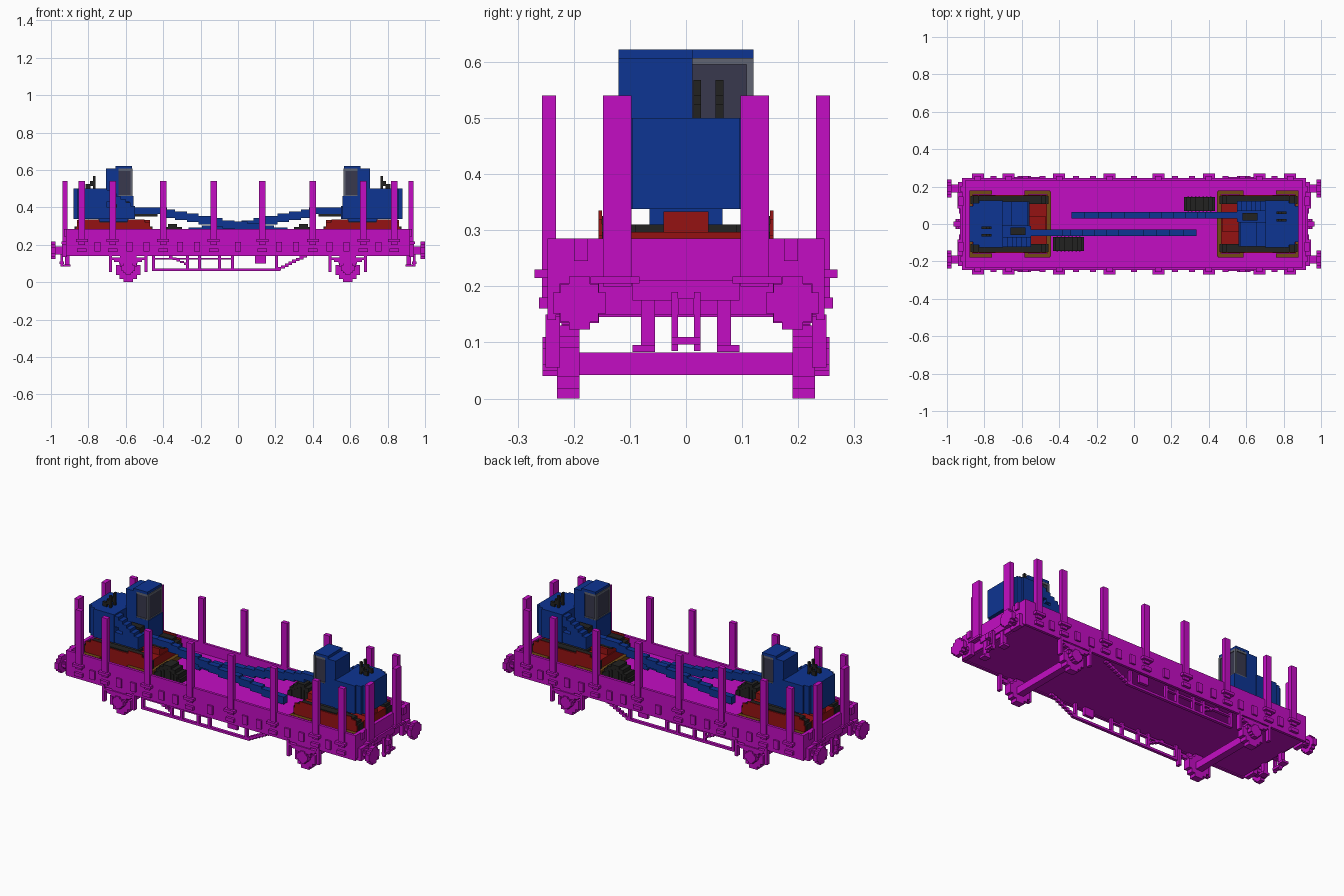
import bpy
import bmesh
from mathutils import Vector

if "Cube" in bpy.data.objects:
    bpy.data.objects.remove(bpy.data.objects["Cube"], do_unlink=True)


def material(name, red, green, blue):
    mat = bpy.data.materials.new(name)
    mat.use_nodes = True
    color = (red, green, blue, 1)
    mat.diffuse_color = color
    mat.node_tree.nodes["Principled BSDF"].inputs["Base Color"].default_value = color
    return mat


magenta = material("magenta paint", .55, .004, .55)
navy = material("blue paint", .004, .035, .29)
crimson = material("red paint", .3, .006, .006)
black = material("black rubber", .016, .016, .015)
timber = material("brown timber", .17, .07, .008)
glass = material("dark glass", .04, .04, .075)
frame_grey = material("grey window frame", .12, .13, .17)


def build(name, mat, blocks, mirror="", turn=False):
    """Make one object from blocks; mirror on axes or repeat turned half round."""
    for axis in mirror:
        i = "xy".index(axis)
        flipped = []
        for block in blocks:
            other = list(block)
            low, high = block[i]
            other[i] = (-high, -low)
            flipped.append(other)
        blocks = list(blocks) + flipped
    if turn:
        blocks = list(blocks) + [((-x[1], -x[0]), (-y[1], -y[0]), z) for x, y, z in blocks]
    bm = bmesh.new()
    for block in blocks:
        cube = bmesh.ops.create_cube(bm, size=1)
        for vert in cube["verts"]:
            vert.co = Vector([low if c < 0 else high for c, (low, high) in zip(vert.co, block)])
    mesh = bpy.data.meshes.new(name)
    bm.to_mesh(mesh)
    bm.free()
    mesh.materials.append(mat)
    obj = bpy.data.objects.new(name, mesh)
    bpy.context.collection.objects.link(obj)
    return obj


def box(name, mat, x, y, z, mirror="", turn=False):
    return build(name, mat, [(x, y, z)], mirror, turn)


def around(center, half):
    return (center - half, center + half)


def stepped_disc(axis, span, center, z, radius):
    """Blocky disc: crossed boxes, axis along x or y."""
    blocks = []
    for wide, tall in ((1, .4), (.72, .72), (.4, 1)):
        flat = around(center, radius * wide)
        up = around(z, radius * tall)
        blocks.append((span, flat, up) if axis == "x" else (flat, span, up))
    return blocks


def stairs(start, end, y, thick, count):
    """Row of boxes stepping between two (x, z) points; z is the top."""
    blocks = []
    width = (end[0] - start[0]) / count
    for i in range(count):
        x = start[0] + i * width
        top = start[1] + (end[1] - start[1]) * (i + .5) / count
        blocks.append(((x, x + width), y, (top - thick, top)))
    return blocks


# Wagon body: floor, low walls and headstocks
box("wagon_floor", magenta, x=around(0, .91), y=around(0, .235), z=(.145, .225))
box("side_wall", magenta, x=around(0, .92), y=(.232, .247), z=(.14, .285), mirror="y")
box("end_wall", magenta, x=(.9, .92), y=around(0, .245), z=(.15, .285), mirror="x")
box("end_beam", magenta, x=(.92, .93), y=around(0, .095), z=(.175, .21), mirror="x")
box("end_latch", magenta, x=(.92, .93), y=(.175, .2), z=(.245, .285), mirror="xy")

# Stakes with sockets, and tie plates between them
stake_x = (.13, .4, .67, .835)
build("side_stake", magenta, [(around(x, .018), (.232, .257), (.2, .54)) for x in stake_x], "xy")
build("stake_socket", magenta, [(around(x, .032), (.245, .27), (.215, .23)) for x in stake_x], "xy")
build("lower_socket", magenta, [(around(x, .025), (.245, .262), (.16, .18)) for x in stake_x], "xy")
build("tie_plate", magenta, [(around(x, .016), (.245, .257), (.165, .215))
                             for x in (0, .22, .31, .49, .58, .75)], "xy")
box("end_stake", magenta, x=(.912, .937), y=(.097, .148), z=(.2, .54), mirror="xy")
box("end_socket", magenta, x=(.92, .945), y=(.083, .17), z=(.205, .217), mirror="xy")

# Buffers, coupling and steps on the ends
build("buffer_head", magenta, stepped_disc("x", (.975, 1), .19, .17, .047), "xy")
build("buffer_shaft", magenta, stepped_disc("x", (.92, .976), .19, .17, .022), "xy")
box("buffer_base", magenta, x=(.915, .94), y=around(.19, .035), z=(.135, .205), mirror="xy")
box("coupling_hook", magenta, x=(.92, .965), y=around(0, .014), z=(.15, .178), mirror="x")
box("coupling_link", magenta, x=(.935, .95), y=(.014, .026), z=(.085, .19), mirror="xy")
box("coupling_pin", magenta, x=(.93, .955), y=around(0, .026), z=(.096, .11), mirror="x")
box("end_step", magenta, x=(.9, .925), y=(.055, .08), z=(.085, .18), mirror="xy")
box("step_tread", magenta, x=(.895, .935), y=(.055, .095), z=(.083, .095), mirror="xy")

# Wheelsets with axle boxes and springs
axle = .587
build("wheel", magenta, stepped_disc("y", (.19, .23), axle, .065, .065), "xy")
box("axle_bar", magenta, x=around(axle, .02), y=around(0, .2), z=(.042, .082), mirror="x")
build("axle_box", magenta, stepped_disc("y", (.225, .256), axle, .075, .035), "xy")
box("axle_guard", magenta, x=around(axle, .045), y=(.225, .243), z=(.08, .15), mirror="xy")
build("leaf_spring", magenta, [(around(axle, .1 - i * .025), (.23, .25), around(.125 - i * .01, .006))
                               for i in range(3)], "xy")
build("spring_hanger", magenta, [(around(axle + side, .008), (.225, .25), (.055, .15))
                                 for side in (-.095, .095)], "xy")

# Truss under each side
truss_y = (.205, .222)
box("truss_bar", magenta, x=(-.46, .225), y=truss_y, z=(.06, .073), mirror="y")
build("truss_post", magenta, [(around(x, .008), truss_y, (.06, .15))
                              for x in (-.452, -.27, -.205, -.1, -.03, .205)], "y")
build("truss_slope", magenta, stairs((.21, .075), (.37, .155), truss_y, .018, 8), "y")
build("truss_brace", magenta, stairs((-.37, .145), (-.27, .1), truss_y, .012, 5), "y")
box("truss_rail", magenta, x=(-.46, -.03), y=truss_y, z=(.12, .13), mirror="y")
box("brake_box", magenta, x=(.09, .15), y=truss_y, z=(.1, .15), mirror="y")

# Excavators: every part is repeated turned half round.  Undercarriage
mid = -.665


def capsule(y, inset):
    """Blocky track outline with stepped ends."""
    return [(around(mid, half - inset), y, around(.275, tall - inset))
            for half, tall in ((.208, .022), (.195, .036), (.17, .05))]


for side, span in (("left", (.108, .15)), ("right", (-.15, -.108))):
    build(side + "_track", black, capsule(span, 0), turn=True)
    outer = (.15, .156) if side == "left" else (-.156, -.15)
    build(side + "_track_cover", crimson, capsule(outer, .006), turn=True)
    domes = [(around(mid + shift, half), outer, (.24, top))
             for shift in (-.12, .12) for half, top in ((.075, .32), (.045, .335))]
    build(side + "_track_domes", crimson, domes, turn=True)
box("undercarriage", crimson, x=around(mid, .2), y=around(0, .108), z=(.24, .297), turn=True)
box("center_beam", crimson, x=around(mid, .195), y=around(0, .04), z=(.29, .333), turn=True)
box("slew_ring", black, x=around(mid, .09), y=around(0, .09), z=(.297, .31), turn=True)
box("slew_mount", navy, x=around(mid, .08), y=around(0, .065), z=(.308, .345), turn=True)

# Timber chocks
build("chock_beam", timber, [(around(x, .01), around(0, .175), (.225, .25))
                             for x in (-.575, -.455, -.87)], turn=True)
build("chock_rail", timber, [(span, side, (.225, .255)) for span in ((-.585, -.45), (-.88, -.76))
                             for side in ((.157, .178), (-.178, -.157))], turn=True)

# Upper body, with stepped rear corners and a sloping flank beside the boom
build("upper_body", navy, [((-.83, -.7), around(0, .125), (.338, .5)),
                           ((-.86, -.7), around(0, .112), (.338, .5)),
                           ((-.88, -.7), around(0, .095), (.338, .5))], turn=True)
box("cab_base", navy, x=(-.7, -.56), y=(-.012, .12), z=(.338, .46), turn=True)
build("sloping_flank", navy, stairs((-.7, .5), (-.55, .4), (-.122, -.07), .06, 6), turn=True)
box("flank_base", navy, x=(-.7, -.55), y=(-.122, -.012), z=(.338, .4), turn=True)
box("engine_gap", black, x=(-.66, -.58), y=(-.06, -.02), z=(.39, .43), turn=True)

# Cab
box("cab_back", navy, x=(-.705, -.638), y=(-.012, .12), z=(.4, .607), turn=True)
box("cab_roof", navy, x=(-.655, -.568), y=(-.012, .12), z=(.607, .622), turn=True)
box("cab_glass", glass, x=(-.64, -.568), y=(-.006, .114), z=(.46, .6), turn=True)
build("cab_window_frame", frame_grey, [((-.575, -.564), (-.012, 0), (.45, .607)),
                                       ((-.575, -.564), (.108, .12), (.45, .607)),
                                       ((-.64, -.564), (-.011, .119), (.595, .607)),
                                       ((-.64, -.564), (-.011, .119), (.45, .465))], turn=True)

# Exhaust pipes on the rear deck
for lane in (-.02, -.06):
    span = around(lane, .007)
    build("exhaust_pipe", black, [((-.775, -.762), span, (.5, .568)),
                                  ((-.79, -.772), span, (.515, .54)),
                                  ((-.815, -.788), span, (.5, .525))], turn=True)

# Boom lowered along the wagon, with its ram
boom_y = (-.064, -.029)
build("boom_root", navy, stairs((-.57, .4), (-.38, .398), boom_y, .035, 2), turn=True)
build("boom_middle", navy, stairs((-.4, .395), (-.02, .325), boom_y, .045, 6), turn=True)
build("boom_tip", navy, stairs((-.02, .33), (.335, .275), boom_y, .042, 5), turn=True)
box("boom_ram", black, x=(-.56, -.43), y=around(-.046, .013), z=(.35, .385), turn=True)

# Ribbed bucket resting on the floor
bucket = [(around(-.35, half), (-.145, -.07), (.225, top))
          for half, top in ((.083, .25), (.07, .275), (.05, .295), (.025, .31))]
build("bucket", black, bucket, turn=True)
build("bucket_rib", black, [(around(-.35 + i * .02, .004), (-.148, -.067), (.225, .29 - abs(i) * .01))
                            for i in range(-3, 4)], turn=True)
